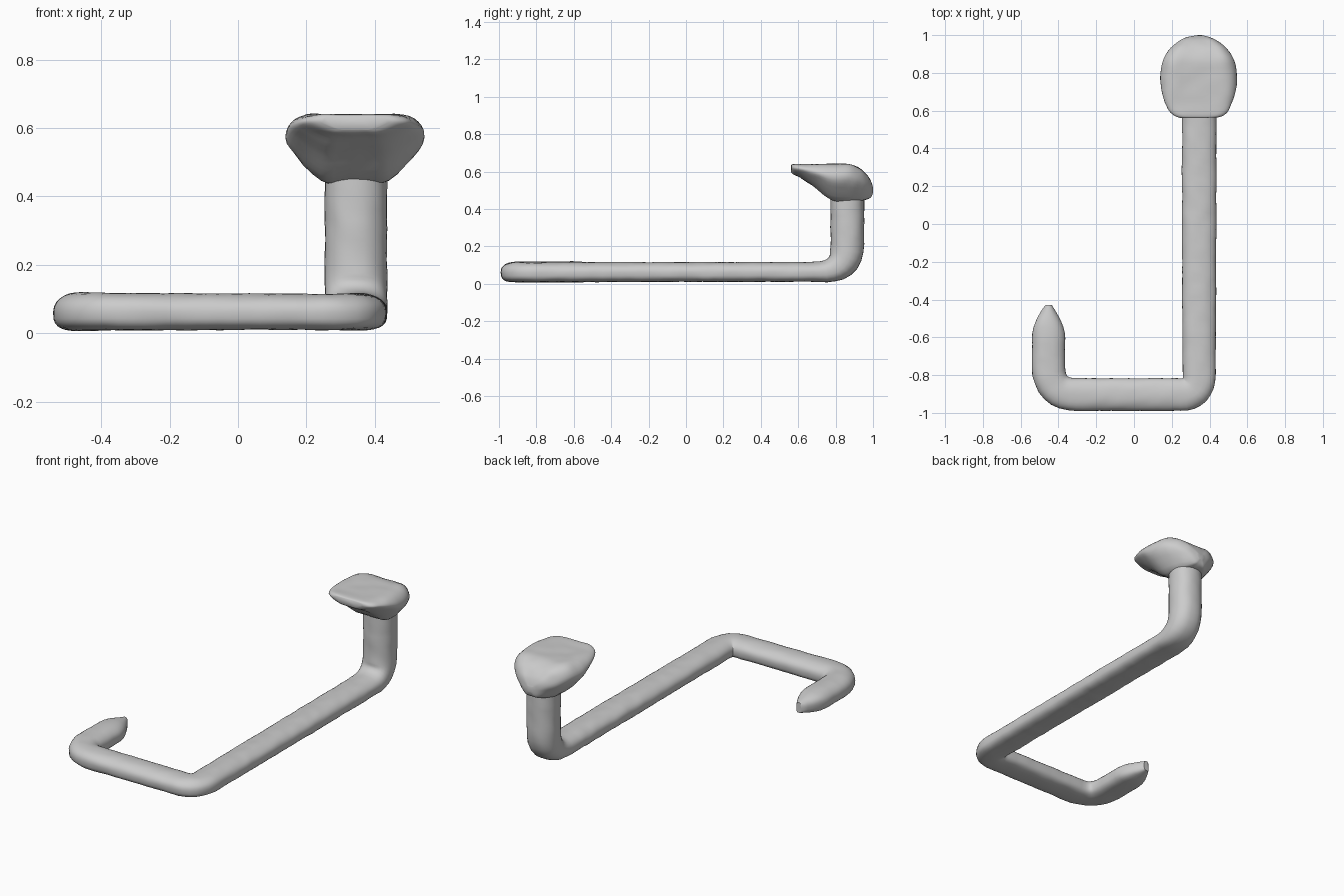
import bpy, bmesh, math
from mathutils import Vector, noise

cube = bpy.data.objects.get("Cube")
if cube:
    bpy.data.objects.remove(cube)

grey = bpy.data.materials.new("stone grey")
grey.use_nodes = True
grey.diffuse_color = (0.6, 0.6, 0.6, 1)
grey.node_tree.nodes["Principled BSDF"].inputs["Base Color"].default_value = (0.6, 0.6, 0.6, 1)


def catmull(rows, steps, closed=False):
    """Smooth curve through rows of equal-length tuples."""
    n = len(rows)
    pick = (lambda i: rows[i % n]) if closed else (lambda i: rows[min(max(i, 0), n - 1)])
    out = []
    for i in range(n if closed else n - 1):
        quad = list(zip(pick(i - 1), pick(i), pick(i + 1), pick(i + 2)))
        for k in range(steps):
            t = k / steps
            out.append([b + 0.5 * t * (c - a + t * (2*a - 5*b + 4*c - d + t * (3*(b - c) + d - a)))
                        for a, b, c, d in quad])
    if not closed:
        out.append(list(rows[-1]))
    return out


def loft(name, rings):
    """Skin closed rings, cap both ends and roughen the surface a little."""
    bm = bmesh.new()
    loops = [[bm.verts.new(p) for p in ring] for ring in rings]
    n = len(loops[0])
    for a, b in zip(loops, loops[1:]):
        for i in range(n):
            j = (i + 1) % n
            bm.faces.new((a[i], a[j], b[j], b[i]))
    bm.faces.new(loops[0])
    bm.faces.new(loops[-1])
    bmesh.ops.recalc_face_normals(bm, faces=bm.faces)
    bm.normal_update()
    for v in bm.verts:
        v.co += v.normal * 0.003 * noise.noise(v.co * 18)
    mesh = bpy.data.meshes.new(name)
    bm.to_mesh(mesh)
    bm.free()
    mesh.materials.append(grey)
    obj = bpy.data.objects.new(name, mesh)
    bpy.context.collection.objects.link(obj)
    bpy.context.view_layer.objects.active = obj
    obj.select_set(True)
    bpy.ops.object.shade_smooth_by_angle(angle=math.radians(60))
    obj.select_set(False)
    return obj


# Body path: straight runs joined by rounded corners (point, corner size)
nodes = [((-0.453, -0.43, 0.062), 0), ((-0.453, -0.903, 0.064), 0.15),
         ((0.345, -0.903, 0.062), 0.1), ((0.345, 0.863, 0.064), 0.15),
         ((0.345, 0.863, 0.54), 0)]
nodes = [(Vector(p), r) for p, r in nodes]
path = [nodes[0][0]]


def run_to(target):
    start = path[-1].copy()
    steps = max(1, round((target - start).length / 0.03))
    path.extend(start.lerp(target, k / steps) for k in range(1, steps + 1))


for (a, _), (b, r), (c, _) in zip(nodes, nodes[1:], nodes[2:]):
    enter, leave = b + (a - b).normalized() * r, b + (c - b).normalized() * r
    run_to(enter)
    path.extend(enter.lerp(b, t).lerp(b.lerp(leave, t), t) for t in [k / 8 for k in range(1, 9)])
run_to(nodes[-1][0])

# Body: flat-bellied oval on the ground, round in the upright neck, tapered tail
rings, side, travelled = [], Vector((1, 0, 0)), 0
for i, p in enumerate(path):
    tangent = (path[min(i + 1, len(path) - 1)] - path[max(i - 1, 0)]).normalized()
    flat = tangent.cross(Vector((0, 0, 1)))
    if flat.length > 0.05:
        side = flat.normalized()
    up = side.cross(tangent)
    travelled += (p - path[i - 1]).length if i else 0
    rise = max(0, tangent.z)
    taper = min(1, 0.2 + 0.8 * math.sin(min(1, travelled / 0.17) * math.pi / 2))
    tail = max(0, 1 - travelled / 0.9)
    width = (0.086 + 0.005 * min(1, max(0, p.y + 1))) * taper
    height = (0.053 + 0.037 * rise + 0.005 * tail) * (0.4 + 0.6 * taper)
    ring = []
    for k in range(28):
        ang = math.tau * k / 28
        c, s = math.cos(ang), math.sin(ang)
        power = 0.65 + 0.25 * rise if s < 0 else 0.9
        ring.append(p + side * width * math.copysign(abs(c) ** power, c)
                    + up * height * math.copysign(abs(s) ** power, s))
    rings.append(ring)
loft("body", rings)

# Head: flat-topped wedge; stations are y, half width, top, bottom
stations = [(0.563, 0.095, 0.634, 0.597), (0.575, 0.13, 0.638, 0.585), (0.61, 0.163, 0.639, 0.568),
            (0.69, 0.193, 0.639, 0.515), (0.78, 0.203, 0.639, 0.448), (0.87, 0.187, 0.638, 0.44),
            (0.93, 0.148, 0.615, 0.445), (0.97, 0.1, 0.578, 0.452), (0.99, 0.06, 0.545, 0.465),
            (0.999, 0.02, 0.52, 0.49)]
half = [(0.3, 1), (0.7, 1), (0.92, 0.87), (1, 0.64), (0.85, 0.38), (0.5, 0.03), (0.2, 0)]
outline = catmull(half + [(-x, z) for x, z in reversed(half)], 3, closed=True)
loft("head", [[Vector((0.342 + x * w, y, low + z * (top - low))) for x, z in outline]
              for y, w, top, low in catmull(stations, 4)])
